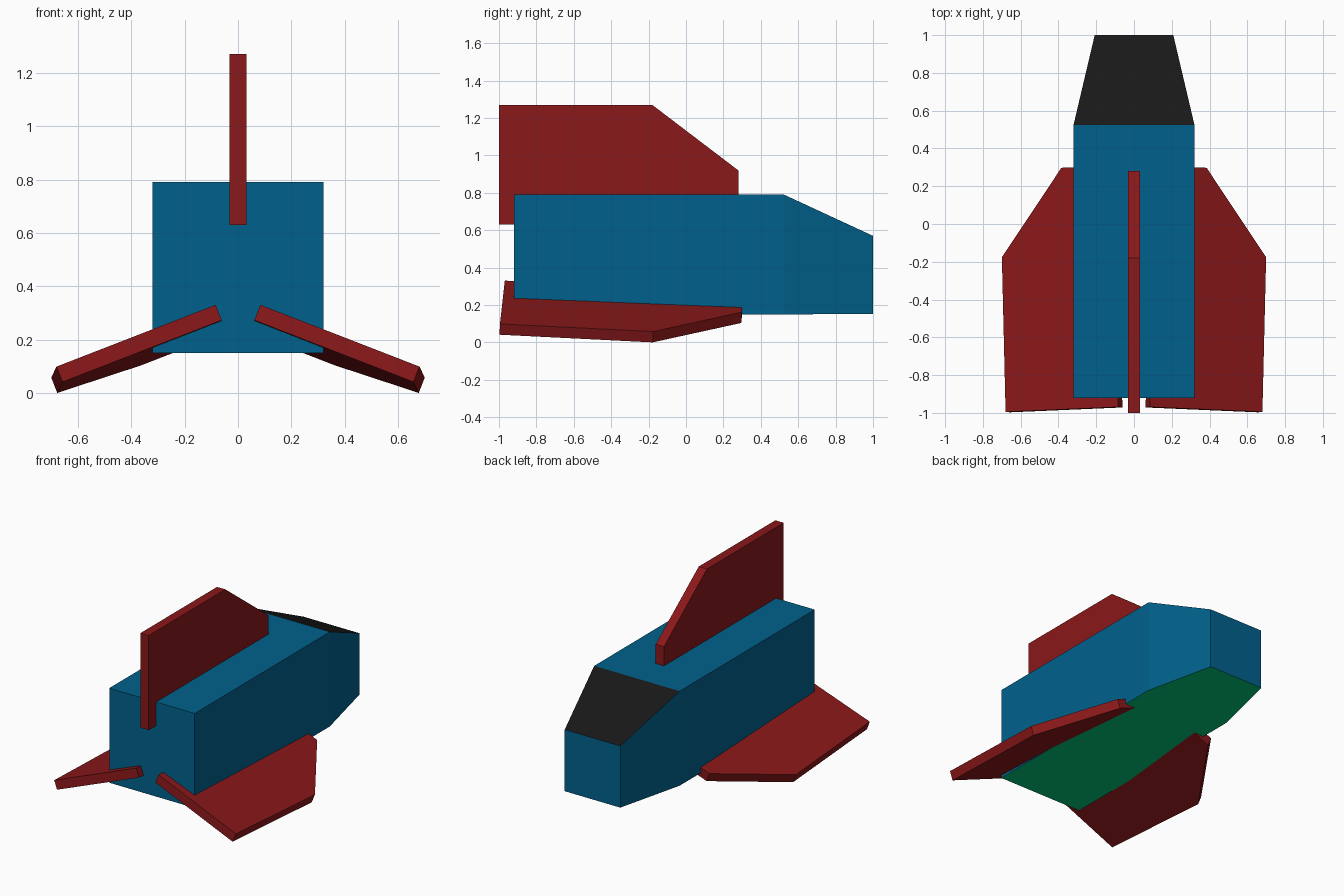
import bpy
from mathutils import Vector

if "Cube" in bpy.data.objects:
    bpy.data.objects.remove(bpy.data.objects["Cube"])


def material(name, rgb):
    m = bpy.data.materials.new(name)
    m.diffuse_color = (*rgb, 1)
    m.use_nodes = True
    m.node_tree.nodes["Principled BSDF"].inputs["Base Color"].default_value = m.diffuse_color
    return m


BLUE = material("blue", (0.0, 0.119, 0.262))
RED = material("red", (0.255, 0.009, 0.01))
BLACK = material("black", (0.009, 0.009, 0.009))
GREEN = material("green", (0.0, 0.58, 0.2))


def build(name, verts, faces, mats):
    me = bpy.data.meshes.new(name)
    me.from_pydata([tuple(v) for v in verts], [], faces)
    for m in mats:
        me.materials.append(m)
    ob = bpy.data.objects.new(name, me)
    bpy.context.collection.objects.link(ob)
    return ob


# Body: rectangular sections lofted from tail to nose (y, half width, bottom, top)
sections = [(-0.92, 0.32, 0.15, 0.79), (0.525, 0.32, 0.15, 0.79), (1.0, 0.208, 0.153, 0.57)]
verts = []
for y, w, lo, hi in sections:
    verts += [(-w, y, lo), (w, y, lo), (w, y, hi), (-w, y, hi)]
faces = [(0, 1, 2, 3), (11, 10, 9, 8)]
for s in (0, 4):
    for i in range(4):
        j = (i + 1) % 4
        faces.append((s + j, s + i, s + 4 + i, s + 4 + j))
body = build("body", verts, faces, [BLUE, BLACK, GREEN])

# Green underside, black sloping windscreen
for p in body.data.polygons:
    if p.normal.z < -0.9:
        p.material_index = 2
    elif p.normal.z > 0.3 and p.center.y > 0.6:
        p.material_index = 1

# Fin outline: (distance from tail, distance out from root)
OUTLINE = [(0, 0), (1.28, 0), (1.28, 0.29), (0.82, 0.64), (0, 0.64)]


def fin(name, origin, along, out, mirror=1):
    o, u = Vector(origin), Vector(along).normalized()
    v = Vector(out)
    v = (v - u * v.dot(u)).normalized()
    n = u.cross(v) * 0.031
    verts = [o + u * a + v * b + n * s for s in (1, -1) for a, b in OUTLINE]
    for p in verts:
        p.x *= mirror
    faces = [(0, 1, 2, 3, 4), (9, 8, 7, 6, 5)]
    faces += [((i + 1) % 5, i, i + 5, (i + 1) % 5 + 5) for i in range(5)]
    if mirror < 0:
        faces = [f[::-1] for f in faces]
    build(name, verts, faces, [RED])


# Upright tail fin and two drooping side fins
fin("tail_fin", (0, -1, 0.63), (0, 1, 0), (0, 0, 1))
for side, m in (("right", 1), ("left", -1)):
    fin(side + "_fin", (0.0725, -0.97, 0.302), (0.024, 1, -0.05),
        (0.6025, -0.025, -0.234), m)
